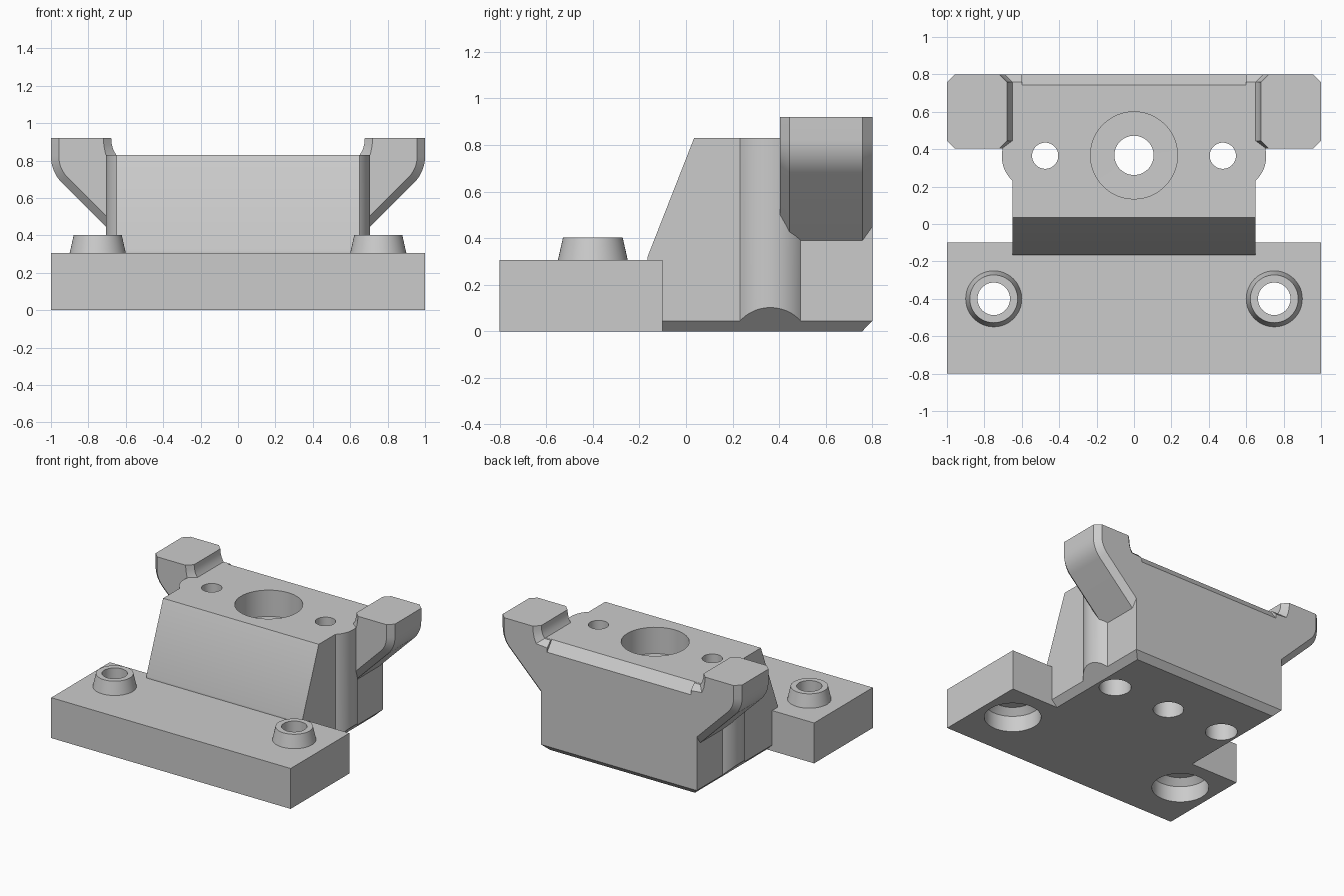
import bpy
import bmesh
import math

cube = bpy.data.objects.get("Cube")
if cube:
    bpy.data.objects.remove(cube, do_unlink=True)

grey = bpy.data.materials.new("plain grey")
grey.use_nodes = True
COLOR = (0.6, 0.6, 0.6, 1)
grey.diffuse_color = COLOR
grey.node_tree.nodes["Principled BSDF"].inputs["Base Color"].default_value = COLOR


def loft(name, rings):
    """Solid through a list of equally long closed point rings, capped at both ends."""
    bm = bmesh.new()
    loops = [[bm.verts.new(p) for p in ring] for ring in rings]
    n = len(loops[0])
    for a, b in zip(loops, loops[1:]):
        for i in range(n):
            j = (i + 1) % n
            bm.faces.new((a[i], a[j], b[j], b[i]))
    bm.faces.new(loops[0])
    bm.faces.new(loops[-1])
    bmesh.ops.recalc_face_normals(bm, faces=bm.faces)
    mesh = bpy.data.meshes.new(name)
    bm.to_mesh(mesh)
    bm.free()
    mesh.materials.append(grey)
    obj = bpy.data.objects.new(name, mesh)
    bpy.context.collection.objects.link(obj)
    return obj


def turned(name, profile, x, y, sides=48):
    """Round solid from (radius, z) steps."""
    turn = [2 * math.pi * i / sides for i in range(sides)]
    return loft(name, [[(x + r * math.cos(t), y + r * math.sin(t), z) for t in turn]
                       for r, z in profile])


def combine(obj, tool, operation):
    mod = obj.modifiers.new("combine", "BOOLEAN")
    mod.operation = operation
    mod.solver = "EXACT"
    mod.object = tool
    bpy.context.view_layer.objects.active = obj
    bpy.ops.object.modifier_apply(modifier=mod.name)
    bpy.data.objects.remove(tool, do_unlink=True)


def smooth(obj):
    bpy.ops.object.select_all(action="DESELECT")
    obj.select_set(True)
    bpy.context.view_layer.objects.active = obj
    bpy.ops.object.shade_smooth_by_angle(angle=math.radians(25))


# Base plate with two tapered bosses and stepped bolt holes
outline = [(-1, -0.8), (1, -0.8), (1, -0.1), (-1, -0.1)]
base = loft("base_plate", [[(x, y, z) for x, y in outline] for z in (0, 0.305)])
for side in (-1, 1):
    x, y = side * 0.75, -0.4
    combine(base, turned("boss", [(0.15, 0.25), (0.15, 0.305), (0.128, 0.403)], x, y), "UNION")
    bore = [(0.195, -0.1), (0.195, 0.12), (0.15, 0.165), (0.087, 0.166), (0.087, 0.5)]
    combine(base, turned("bolt_cutter", bore, x, y), "DIFFERENCE")
smooth(base)

# Raised block with a sloped front and bevelled rear edges
section = [(-0.1, 0), (0.757, 0), (0.8, 0.045), (0.8, 0.755), (0.743, 0.83),
           (0.035, 0.83), (-0.165, 0.32), (-0.165, 0.305), (-0.1, 0.305)]
block = loft("raised_block", [[(x, y, z) for y, z in section] for x in (-0.65, 0.65)])
for side in (-1, 1):
    # Rounded swelling on the side, then the bevel under it
    combine(block, turned("side_swelling", [(0.177, 0), (0.177, 0.83)], side * 0.53, 0.362), "UNION")
    wedge = [(0.585, -0.02), (0.9, 0.295), (0.9, -0.02)]
    combine(block, loft("bevel_cutter", [[(side * x, y, z) for x, z in wedge]
                                         for y in (-0.3, 1)]), "DIFFERENCE")
    # Counterbored screw hole
    screw = [(0.11, -0.1), (0.11, 0.3), (0.07, 0.301), (0.07, 1)]
    combine(block, turned("screw_cutter", screw, side * 0.475, 0.365), "DIFFERENCE")
centre = [(0.105, -0.1), (0.105, 0.63), (0.233, 0.631), (0.233, 1)]
combine(block, turned("centre_cutter", centre, 0, 0.367), "DIFFERENCE")
smooth(block)


# Side arms: a curved bracket section with bevelled front and rear
def arm_section(inset):
    points = [(0.6, 0.34 + inset * 1.41)]
    for i in range(9):
        t = math.radians(-45 + 45 * i / 8)
        r = 0.2 - inset
        points.append((0.8 + r * math.cos(t), 0.822 + r * math.sin(t)))
    points += [(1 - inset, 0.92), (0.678 + inset, 0.92)]
    for x, z, drop in ((0.675, 0.887, 0.2), (0.666, 0.855, 0.5), (0.65, 0.829, 0.8)):
        points.append((x + inset, z - inset * drop))
    points.append((0.6, 0.829 - inset))
    return points


for label, side in (("left", 1), ("right", -1)):
    stations = [(0.403, 0.042), (0.445, 0), (0.758, 0), (0.8, 0.042)]
    arm = loft(label + "_arm", [[(side * x, y, z) for x, z in arm_section(inset)]
                                for y, inset in stations])
    smooth(arm)
